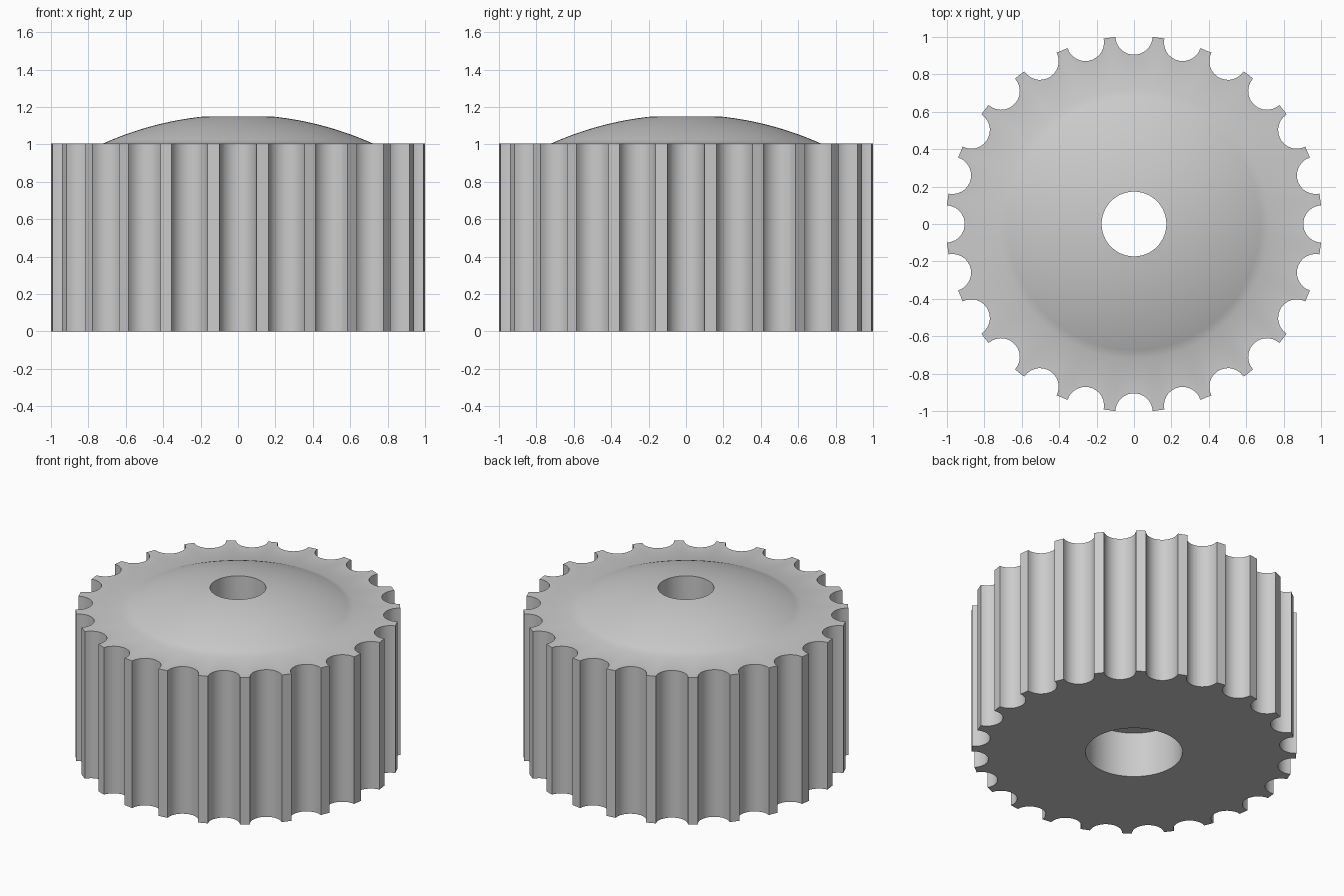
import bpy, bmesh
from math import sin, cos, acos, sqrt, pi, tau

# Remove the default cube only
cube = bpy.data.objects.get("Cube")
if cube:
    bpy.data.objects.remove(cube, do_unlink=True)

FLUTES, ARC = 24, 14            # scallops, and points along each
RIM, FLUTE_R = 1.005, 0.10      # outer radius, scallop radius
HEIGHT, DOME_R, DOME_TOP = 1.005, 0.72, 1.15
BORE_R, RECESS_R, RECESS_H = 0.173, 0.30, 0.31
N = FLUTES * ARC


def outline(z):
    """Scalloped rim outline at height z."""
    limit = acos(FLUTE_R / (2 * RIM))
    points = []
    for f in range(FLUTES):
        a = tau * f / FLUTES
        for i in range(ARC):
            p = limit * (2 * i / (ARC - 1) - 1)
            u, v = RIM - FLUTE_R * cos(p), FLUTE_R * sin(p)
            points.append((u * cos(a) - v * sin(a), u * sin(a) + v * cos(a), z))
    return points


def circle(r, z):
    """Round ring whose points line up with the outline points."""
    start = -pi / FLUTES + pi / N
    return [(r * cos(start + tau * i / N), r * sin(start + tau * i / N), z)
            for i in range(N)]


# Spherical dome through its foot and the bore edge
centre = (DOME_TOP**2 + BORE_R**2 - HEIGHT**2 - DOME_R**2) / (2 * (DOME_TOP - HEIGHT))
sphere = sqrt(DOME_R**2 + (HEIGHT - centre)**2)
STEPS = 12
dome = []
for s in range(STEPS + 1):
    r = DOME_R + (BORE_R - DOME_R) * s / STEPS
    dome.append(circle(r, centre + sqrt(sphere**2 - r * r)))

# Closed loop of rings: fluted wall, dome, bore, recess, underside
rings = [outline(0), outline(HEIGHT), *dome,
         circle(BORE_R, RECESS_H), circle(RECESS_R, RECESS_H), circle(RECESS_R, 0)]

bm = bmesh.new()
loops = [[bm.verts.new(p) for p in ring] for ring in rings]
for k, low in enumerate(loops):
    high = loops[(k + 1) % len(loops)]
    for i in range(N):
        j = (i + 1) % N
        bm.faces.new((low[i], low[j], high[j], high[i]))
bmesh.ops.recalc_face_normals(bm, faces=bm.faces)
mesh = bpy.data.meshes.new("fluted_knob")
bm.to_mesh(mesh)
bm.free()

knob = bpy.data.objects.new("fluted_knob", mesh)
bpy.context.collection.objects.link(knob)

# Plain grey material
grey = bpy.data.materials.new("light_grey")
grey.use_nodes = True
colour = (0.6, 0.6, 0.6, 1)
grey.diffuse_color = colour
grey.node_tree.nodes["Principled BSDF"].inputs["Base Color"].default_value = colour
mesh.materials.append(grey)

# Smooth curves, crisp edges
bpy.ops.object.select_all(action='DESELECT')
knob.select_set(True)
bpy.context.view_layer.objects.active = knob
bpy.ops.object.shade_smooth_by_angle(angle=pi / 6)
